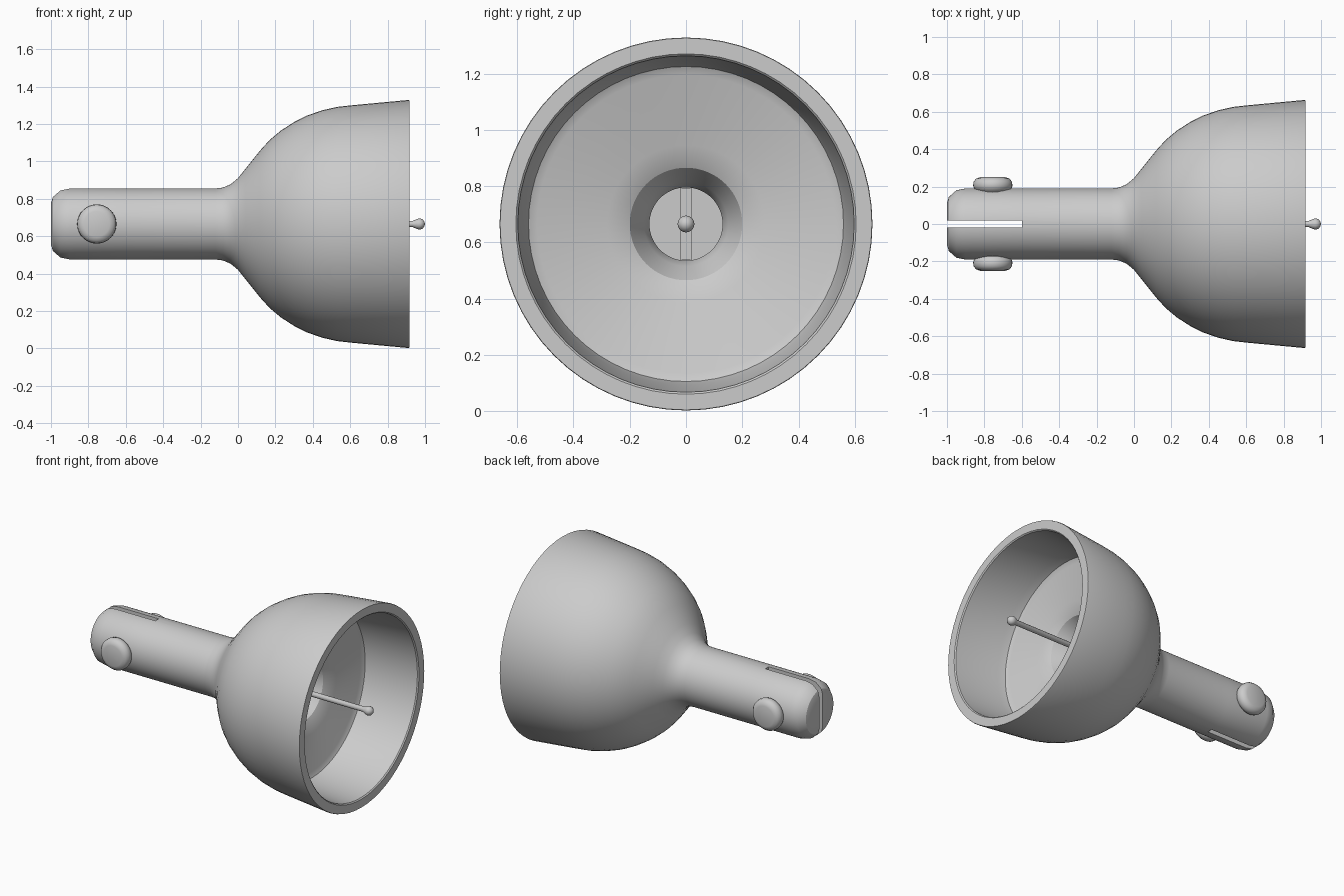
import bpy, bmesh, math
from mathutils import Matrix

if "Cube" in bpy.data.objects:
    bpy.data.objects.remove(bpy.data.objects["Cube"])

AXIS_Z = 0.665  # height of the main axis


def lathe(name, profile, segs, place):
    """Spin (height, radius) points round local z, then place the result."""
    bm = bmesh.new()
    rings = []
    for h, r in profile:
        if r == 0:
            rings.append([bm.verts.new((0, 0, h))])
        else:
            rings.append([bm.verts.new((r * math.cos(2 * math.pi * i / segs),
                                        r * math.sin(2 * math.pi * i / segs), h))
                          for i in range(segs)])
    for a, b in zip(rings, rings[1:]):
        for i in range(segs):
            j = (i + 1) % segs
            loop = [a[i % len(a)], a[j % len(a)], b[j % len(b)], b[i % len(b)]]
            bm.faces.new(list(dict.fromkeys(loop)))
    bmesh.ops.transform(bm, matrix=place, verts=bm.verts)
    bmesh.ops.recalc_face_normals(bm, faces=bm.faces)
    mesh = bpy.data.meshes.new(name)
    bm.to_mesh(mesh)
    bm.free()
    ob = bpy.data.objects.new(name, mesh)
    bpy.context.collection.objects.link(ob)
    return ob


def activate(ob):
    bpy.ops.object.select_all(action='DESELECT')
    ob.select_set(True)
    bpy.context.view_layer.objects.active = ob


def smooth(ob, angle=32):
    activate(ob)
    bpy.ops.object.shade_smooth_by_angle(angle=math.radians(angle))


along_x = Matrix.Translation((0, 0, AXIS_Z)) @ Matrix.Rotation(math.pi / 2, 4, 'Y')

# Handle and bell: outside surface, rim, then the inside funnel and bore
outer = [(-1.0, 0), (-1.0, 0.11), (-0.99, 0.145), (-0.95, 0.18), (-0.90, 0.19),
         (-0.60, 0.19), (-0.12, 0.19), (-0.08, 0.195), (-0.04, 0.212), (0, 0.245),
         (0.04, 0.295), (0.12, 0.395), (0.17, 0.45), (0.23, 0.50), (0.30, 0.545),
         (0.37, 0.58), (0.45, 0.608), (0.53, 0.626), (0.60, 0.634), (0.91, 0.663),
         (0.917, 0.661)]
inner = [(0.917, 0.605), (0.91, 0.598), (0.60, 0.572), (0.55, 0.56), (0.535, 0.53),
         (0.53, 0.28), (0.49, 0.20), (0.40, 0.15), (0.35, 0.13), (-0.56, 0.13),
         (-0.56, 0)]
bell = lathe("bell_and_handle", outer + inner, 64, along_x)

# Slot sawn through the end of the handle
bpy.ops.mesh.primitive_cube_add(size=1, location=(-0.85, 0, AXIS_Z))
cutter = bpy.context.object
cutter.name = "slot_cutter"
cutter.scale = (0.5, 0.035, 0.6)
cutter.hide_render = True
cut = bell.modifiers.new("slot", 'BOOLEAN')
cut.operation = 'DIFFERENCE'
cut.solver = 'EXACT'
cut.object = cutter
activate(bell)
bpy.ops.object.modifier_apply(modifier=cut.name)
bpy.data.objects.remove(cutter)
smooth(bell)

# Rounded side buttons, one on each side of the handle
button = [(0.14, 0), (0.14, 0.085), (0.175, 0.085), (0.188, 0.1), (0.205, 0.105),
          (0.225, 0.103), (0.242, 0.09), (0.25, 0.068), (0.25, 0)]
for side, label in ((1, "back"), (-1, "front")):
    place = (Matrix.Translation((-0.755, 0, AXIS_Z))
             @ Matrix.Rotation(-side * math.pi / 2, 4, 'X'))
    smooth(lathe("button_" + label, button, 32, place), 40)

# Central pin with a small ball tip
pin = [(-0.57, 0), (-0.57, 0.017), (0.935, 0.017), (0.955, 0.026), (0.97, 0.03),
       (0.985, 0.026), (0.996, 0.014), (1.0, 0)]
smooth(lathe("centre_pin", pin, 20, along_x), 40)

# Crossbar that carries the pin at the bottom of the bore
bpy.ops.mesh.primitive_cube_add(size=1, location=(-0.545, 0, AXIS_Z))
bar = bpy.context.object
bar.name = "pin_crossbar"
bar.scale = (0.05, 0.04, 0.255)
